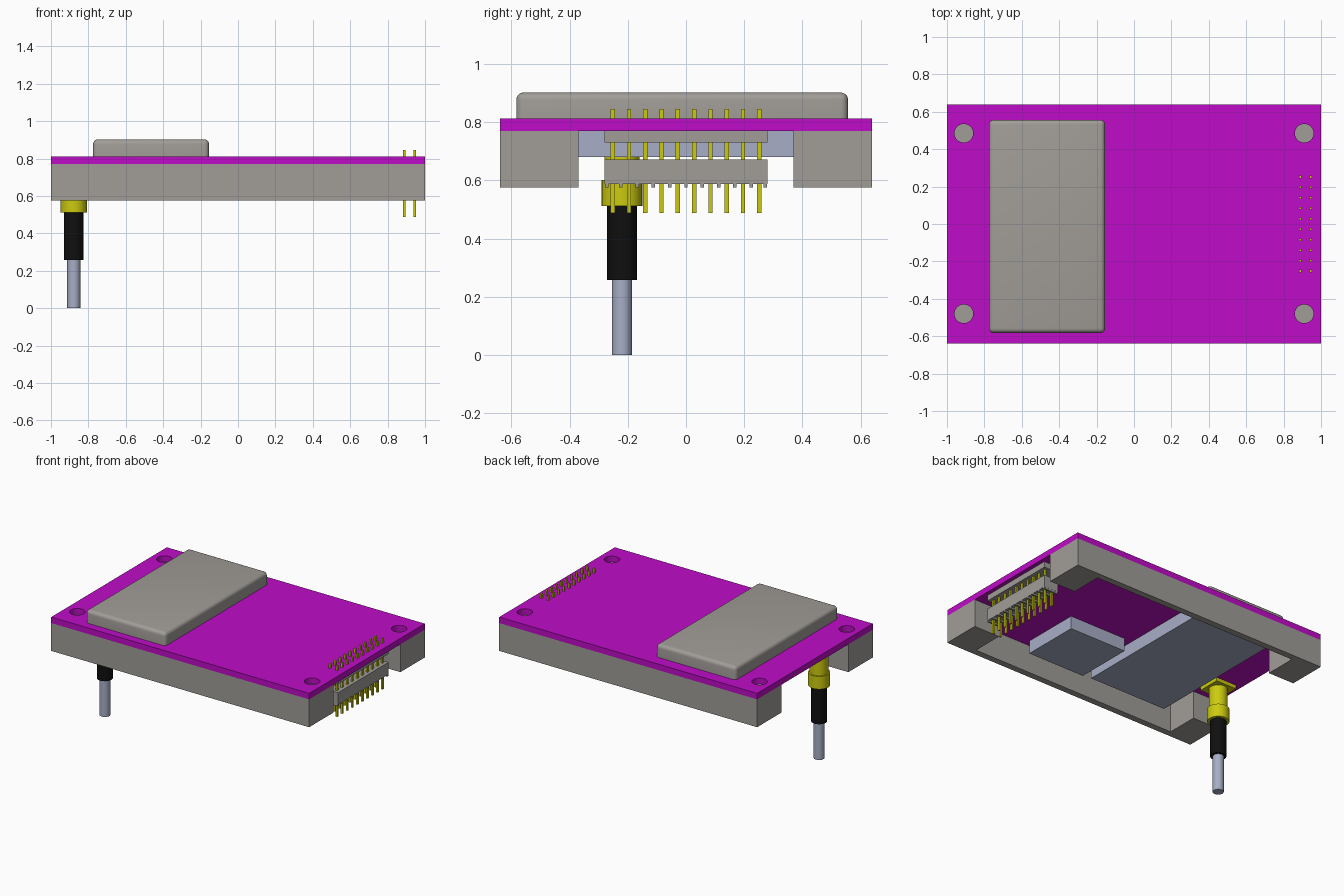
import bpy, bmesh, math
from mathutils import Matrix

cube = bpy.data.objects.get("Cube")
if cube:
    bpy.data.objects.remove(cube, do_unlink=True)


def lin(c):
    c /= 255
    return c / 12.92 if c <= 0.04045 else ((c + 0.055) / 1.055) ** 2.4


def material(name, rgb):
    m = bpy.data.materials.new(name)
    m.use_nodes = True
    col = tuple(lin(c) for c in rgb) + (1.0,)
    m.diffuse_color = col
    m.node_tree.nodes["Principled BSDF"].inputs["Base Color"].default_value = col
    return m


PURPLE = material("purple board", (191, 12, 199))
GRAY = material("warm gray", (161, 157, 152))
YELLOW = material("gold yellow", (204, 202, 15))
BLUE = material("pale blue gray", (167, 174, 198))
BLACK = material("black", (15, 15, 15))


def finish(name, bm, mat):
    bmesh.ops.recalc_face_normals(bm, faces=bm.faces)
    mesh = bpy.data.meshes.new(name)
    bm.to_mesh(mesh)
    bm.free()
    mesh.materials.append(mat)
    ob = bpy.data.objects.new(name, mesh)
    bpy.context.scene.collection.objects.link(ob)
    return ob


def add_box(bm, x0, x1, y0, y1, z0, z1):
    mtx = Matrix.Translation(((x0 + x1) / 2, (y0 + y1) / 2, (z0 + z1) / 2))
    mtx = mtx @ Matrix.Diagonal((x1 - x0, y1 - y0, z1 - z0, 1))
    bmesh.ops.create_cube(bm, size=1, matrix=mtx)


def add_cyl(bm, x, y, z0, z1, r, n=32):
    bmesh.ops.create_cone(bm, cap_ends=True, segments=n, radius1=r, radius2=r,
                          depth=z1 - z0, matrix=Matrix.Translation((x, y, (z0 + z1) / 2)))


def box(name, mat, *dims):
    bm = bmesh.new()
    add_box(bm, *dims)
    return finish(name, bm, mat)


def smooth(ob):
    bpy.ops.object.select_all(action='DESELECT')
    ob.select_set(True)
    bpy.context.view_layer.objects.active = ob
    bpy.ops.object.shade_smooth_by_angle(angle=math.radians(35))


def cylinder(name, mat, *dims):
    bm = bmesh.new()
    add_cyl(bm, *dims)
    ob = finish(name, bm, mat)
    smooth(ob)
    return ob


# Circuit board with four mounting holes
board = box("board", PURPLE, -1, 1, -0.64, 0.64, 0.77, 0.812)
bm = bmesh.new()
for x in (-0.91, 0.91):
    for y in (-0.48, 0.485):
        add_cyl(bm, x, y, 0.7, 0.9, 0.05)
cutter = finish("hole_cutter", bm, PURPLE)
cutter.hide_render = True
mod = board.modifiers.new("holes", 'BOOLEAN')
mod.operation = 'DIFFERENCE'
mod.object = cutter
mod.solver = 'EXACT'
bpy.context.view_layer.objects.active = board
board.select_set(True)
bpy.ops.object.modifier_apply(modifier="holes")
bpy.data.objects.remove(cutter, do_unlink=True)

# Side rails: thin wall between two wide end blocks
for side, name in ((-1, "front_rail"), (1, "back_rail")):
    pts = [(-1, 0.64), (1, 0.64), (1, 0.37), (0.8, 0.37),
           (0.8, 0.595), (-0.8, 0.595), (-0.8, 0.37), (-1, 0.37)]
    bm = bmesh.new()
    face = bm.faces.new([bm.verts.new((x, side * y, 0.575)) for x, y in pts])
    ext = bmesh.ops.extrude_face_region(bm, geom=[face])
    top = [v for v in ext["geom"] if isinstance(v, bmesh.types.BMVert)]
    bmesh.ops.translate(bm, verts=top, vec=(0, 0, 0.195))
    finish(name, bm, GRAY)

# Shield can on top, rounded on every edge but the bottom ones
bm = bmesh.new()
add_box(bm, -0.775, -0.155, -0.583, 0.557, 0.812, 0.902)
edges = [e for e in bm.edges if max(v.co.z for v in e.verts) > 0.85]
bmesh.ops.bevel(bm, geom=edges, offset=0.025, segments=5, profile=0.5, affect='EDGES')
smooth(finish("shield_can", bm, GRAY))

# Components under the board
box("large_module", BLUE, -0.70, -0.10, -0.54, 0.54, 0.68, 0.77)
box("small_module", BLUE, -0.04, 0.40, -0.55, -0.14, 0.68, 0.77)

# Stacking header: upper strip, lower strip with feet, two rows of ten pins
PITCH = 0.056
box("upper_header_strip", GRAY, 0.862, 0.972, -0.28, 0.28, 0.73, 0.77)
bm = bmesh.new()
add_box(bm, 0.862, 0.972, -0.28, 0.28, 0.587, 0.672)
for i in range(11):
    y = max(-0.273, min(0.273, (i - 5) * PITCH))
    add_box(bm, 0.862, 0.972, y - 0.006, y + 0.006, 0.575, 0.587)
finish("lower_header_strip", bm, GRAY)
bm = bmesh.new()
for x in (0.889, 0.945):
    for i in range(10):
        y = (i - 4.5) * PITCH
        add_box(bm, x - 0.006, x + 0.006, y - 0.0075, y + 0.0075, 0.488, 0.845)
finish("header_pins", bm, YELLOW)

# Coaxial connector and cable
CX, CY = -0.878, -0.22
box("connector_base", YELLOW, CX - 0.08, CX + 0.08, CY - 0.08, CY + 0.08, 0.745, 0.77)
cylinder("connector_barrel", YELLOW, CX, CY, 0.60, 0.745, 0.06)
cylinder("connector_collar", YELLOW, CX, CY, 0.512, 0.602, 0.07)
cylinder("cable_sleeve", BLACK, CX, CY, 0.258, 0.512, 0.051)
cylinder("cable", BLUE, CX, CY, 0.0, 0.26, 0.035)
